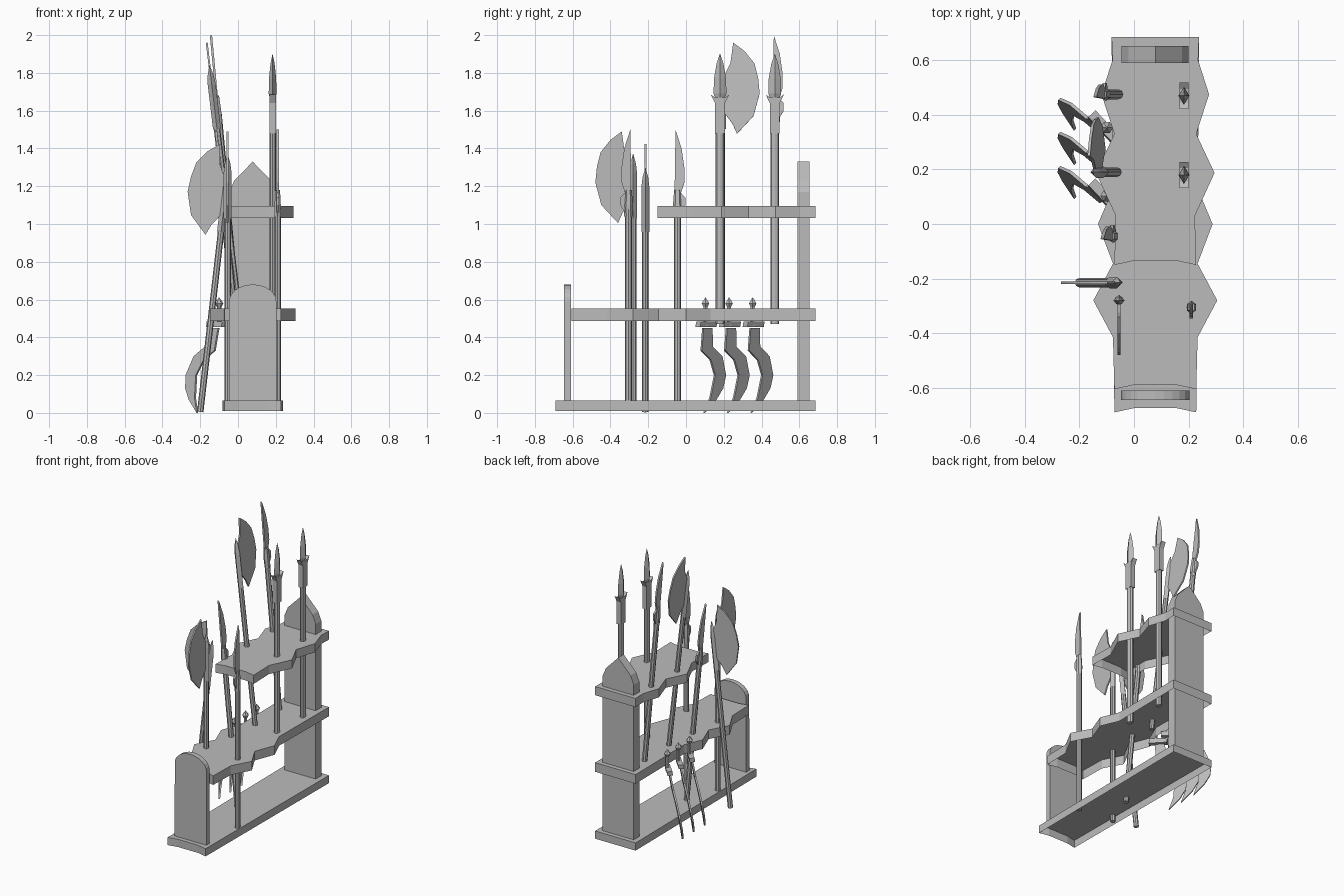
import bpy, bmesh, math
from mathutils import Matrix, Vector

if "Cube" in bpy.data.objects:
    bpy.data.objects.remove(bpy.data.objects["Cube"])

GREY = 0.5
mat = bpy.data.materials.new("plain grey")
mat.use_nodes = True
mat.diffuse_color = (GREY, GREY, GREY, 1)
mat.node_tree.nodes["Principled BSDF"].inputs["Base Color"].default_value = (GREY, GREY, GREY, 1)


def finish(bm, name, matrix=Matrix()):
    bmesh.ops.recalc_face_normals(bm, faces=bm.faces)
    mesh = bpy.data.meshes.new(name)
    bm.to_mesh(mesh)
    bm.free()
    mesh.materials.append(mat)
    obj = bpy.data.objects.new(name, mesh)
    obj.matrix_world = matrix
    bpy.context.collection.objects.link(obj)
    return obj


def prism(bm, points, offset):
    """Extrude a flat outline by an offset vector."""
    face = bm.faces.new([bm.verts.new(p) for p in points])
    new = bmesh.ops.extrude_face_region(bm, geom=[face], use_keep_orig=True)["geom"]
    moved = [g for g in new if isinstance(g, bmesh.types.BMVert)]
    bmesh.ops.translate(bm, verts=moved, vec=offset)


def board(name, outline, low, high):
    """Plank with an open underside."""
    bm = bmesh.new()
    prism(bm, [(x, y, high) for x, y in outline], Vector((0, 0, low - high)))
    bmesh.ops.recalc_face_normals(bm, faces=bm.faces)
    under = [f for f in bm.faces if f.normal.z < -0.9]
    bmesh.ops.delete(bm, geom=under, context='FACES_ONLY')
    finish(bm, name)


def lathe(bm, rings, sides, flat=1.0):
    """Stack of (radius, height) rings; flat squeezes the local y direction."""
    loops = []
    for r, z in rings:
        loops.append([bm.verts.new((r * math.cos(i * math.tau / sides),
                                    r * flat * math.sin(i * math.tau / sides), z))
                      for i in range(sides)])
    for a, b in zip(loops, loops[1:]):
        for i in range(sides):
            j = (i + 1) % sides
            bm.faces.new((a[i], a[j], b[j], b[i]))
    bm.faces.new(loops[0])
    bm.faces.new(loops[-1])


def blade(bm, outline, top, thick):
    """Flat blade in the local xz plane, heights measured down from its tip."""
    prism(bm, [(u, -thick / 2, top + v) for u, v in outline], Vector((0, thick, 0)))


def place(base, turn, lean):
    return (Matrix.Translation(base) @ Matrix.Rotation(lean, 4, 'Y')
            @ Matrix.Rotation(math.radians(turn), 4, 'Z'))


# Boards
MID = 0.078


def wavy(front, bumps, back=0.685):
    """Outline of a shelf whose two long sides bulge at each (y, half width)."""
    right = [(0.15, front)] + bumps + [(0.16, back)]
    return ([(MID + w, y) for w, y in right]
            + [(MID - w, y) for w, y in reversed(right)]
            + [(MID - 0.08, front + 0.015), (MID + 0.08, front + 0.015)])


board("base", wavy(-0.69, []), 0.01, 0.065)
board("middle_shelf", wavy(-0.605, [(0.155, -0.415), (0.227, -0.28), (0.155, -0.145),
                                   (0.21, 0.0), (0.155, 0.13)]), 0.487, 0.552)
board("top_shelf", wavy(-0.15, [(0.145, 0.03), (0.217, 0.187), (0.15, 0.33),
                               (0.197, 0.475), (0.157, 0.6)]), 1.033, 1.095)

# End posts
bm = bmesh.new()
arch = [(-0.048, 0.065), (0.203, 0.065)]
arch += [(MID + 0.125 * math.cos(t), 0.59 + 0.09 * math.sin(t))
         for t in (i * math.pi / 12 for i in range(13))]
prism(bm, [(x, -0.645, z) for x, z in arch], Vector((0, 0.035, 0)))
finish(bm, "front_post")

bm = bmesh.new()
gable = [(-0.045, 0.065), (0.2, 0.065), (0.2, 1.17), (0.175, 1.23), (MID, 1.33),
         (-0.02, 1.23), (-0.045, 1.17)]
prism(bm, [(x, 0.59, z) for x, z in gable], Vector((0, 0.063, 0)))
finish(bm, "back_post")

# Spears with a winged socket
for n, y in enumerate((0.18, 0.47)):
    bm = bmesh.new()
    lathe(bm, [(0.023, 0), (0.023, 1.01)], 8, 0.75)
    blade(bm, [(-0.026, -0.42), (0.026, -0.42), (0.026, -0.26), (0.048, -0.215),
               (0.025, -0.23), (-0.025, -0.23), (-0.048, -0.215), (-0.026, -0.26)], 1.43, 0.034)
    lathe(bm, [(0.022, 1.19), (0.034, 1.22), (0.032, 1.3), (0.018, 1.38), (0.001, 1.43)], 4, 0.6)
    finish(bm, f"spear_{n + 1}", place((0.183, y, 0.47), 90, 0))

# Battle axes
AXE = [(0.06, 0), (0.12, -0.045), (0.172, -0.11), (0.192, -0.19), (0.2, -0.27), (0.168, -0.39),
       (0.08, -0.485), (0.055, -0.43), (0.01, -0.37), (0.01, -0.18), (0.045, -0.11)]
for n, (base, turn, lean, top) in enumerate((
        ((-0.2, -0.215, 0.005), 180, 0.115, 1.42),
        ((-0.055, -0.28, 0.02), -90, 0, 1.47),
        ((0.01, 0.19, 0.48), 90, -0.118, 1.49))):
    bm = bmesh.new()
    lathe(bm, [(0.017, 0), (0.017, top - 0.46)], 8)
    lathe(bm, [(0.021, top - 0.46), (0.021, top - 0.22), (0.015, top - 0.17),
               (0.001, top - 0.12)], 4)
    blade(bm, AXE, top, 0.01)
    finish(bm, f"axe_{n + 1}", place(base, turn, lean))

# Glaives
GLAIVE = [(-0.01, 0), (0.022, -0.1), (0.036, -0.2), (0.036, -0.28), (0.018, -0.335),
          (0.042, -0.36), (0.042, -0.4), (0.018, -0.44), (-0.016, -0.44), (-0.014, -0.2)]
for n, (base, turn, lean, top) in enumerate((
        ((0.03, -0.045, 0.03), 90, -0.1, 1.475),
        ((0.0, 0.475, 0.48), 90, -0.094, 1.525),
        ((0.21, -0.305, 0.02), -90, 0, 1.48))):
    bm = bmesh.new()
    lathe(bm, [(0.018, 0), (0.018, top - 0.42)], 8)
    lathe(bm, [(0.022, top - 0.46), (0.024, top - 0.4), (0.018, top - 0.32)], 6, 0.8)
    blade(bm, GLAIVE, top, 0.012)
    finish(bm, f"glaive_{n + 1}", place(base, turn, lean))

# Hanging curved swords: each hilt goes through the shelf, the blade slants below it
CURVE = [(0.05, 0.45), (0.12, 0.33), (0.46, 0.28), (0.68, 0.2), (0.66, 0.08), (0.55, 0.0),
         (0.85, 0.07), (1.0, 0.13), (1.02, 0.2), (0.8, 0.3), (0.45, 0.35), (0.33, 0.45)]
GUARD = [(-0.12, 0.455), (0.4, 0.455), (0.4, 0.485), (-0.12, 0.485)]
for n in range(3):
    def slanted(a, z):
        drop = 0.5 - z
        return Vector((-0.09 - 0.157 * a - 0.078 * drop,
                       0.09 + 0.125 * n + 0.167 * a - 0.173 * drop, z))
    bm = bmesh.new()
    for outline, thick in ((CURVE, 0.012), (GUARD, 0.036)):
        side = Vector((0.7, 0.7, 0)) * thick
        prism(bm, [slanted(a, z) - side / 2 for a, z in outline], side)
    finish(bm, f"curved_sword_{n + 1}")
    bm = bmesh.new()
    lathe(bm, [(0.012, 0), (0.012, 0.1), (0.023, 0.12), (0.002, 0.15)], 6)
    finish(bm, f"sword_pommel_{n + 1}", Matrix.Translation((-0.1, 0.103 + 0.125 * n, 0.46)))
